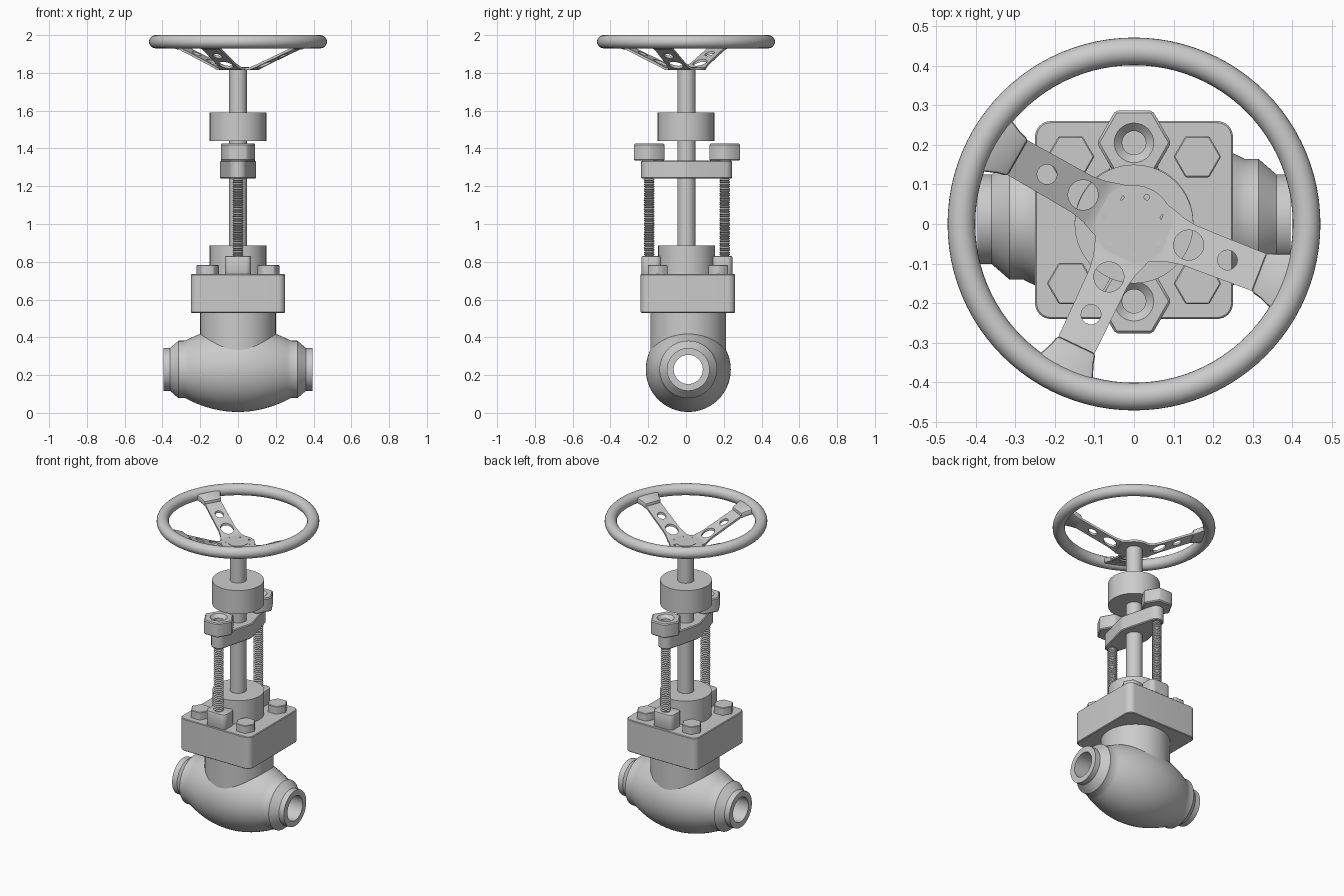
import bpy, bmesh, math
from mathutils import Matrix, Vector

if "Cube" in bpy.data.objects:
    bpy.data.objects.remove(bpy.data.objects["Cube"], do_unlink=True)

GREY = (0.6, 0.6, 0.6, 1)
steel = bpy.data.materials.new("plain_grey_steel")
steel.use_nodes = True
steel.diffuse_color = GREY
steel.node_tree.nodes["Principled BSDF"].inputs["Base Color"].default_value = GREY
parts = []


def finish(name, bm):
    bmesh.ops.recalc_face_normals(bm, faces=bm.faces)
    mesh = bpy.data.meshes.new(name)
    bm.to_mesh(mesh)
    bm.free()
    mesh.materials.append(steel)
    obj = bpy.data.objects.new(name, mesh)
    bpy.context.collection.objects.link(obj)
    parts.append(obj)
    return obj


def lathe(name, profile, x=0, y=0, z=0, seg=64, along_x=False, closed=False):
    """Spin (radius, height) points about the vertical, or about x."""
    bm = bmesh.new()
    rings = []
    for r, h in profile:
        ring = []
        for i in range(seg):
            a = math.tau * i / seg
            ring.append(bm.verts.new((r * math.cos(a), r * math.sin(a), h)))
        rings.append(ring)
    pairs = list(zip(rings, rings[1:]))
    if closed:
        pairs.append((rings[-1], rings[0]))
    else:
        bm.faces.new(rings[0])
        bm.faces.new(rings[-1])
    for a, b in pairs:
        for i in range(seg):
            j = (i + 1) % seg
            bm.faces.new((a[i], a[j], b[j], b[i]))
    if along_x:
        bm.transform(Matrix.Rotation(math.pi / 2, 4, "Y"))
    bm.transform(Matrix.Translation((x, y, z)))
    return finish(name, bm)


def rod(name, r, z0, z1, x=0, y=0, seg=64):
    return lathe(name, [(r, z0), (r, z1)], x, y, seg=seg)


def hull_prism(name, circles, z0, z1):
    """Upright plate whose outline wraps around (x, y, radius) circles."""
    bm = bmesh.new()
    for cx, cy, r in circles:
        for i in range(32):
            a = math.tau * i / 32
            for z in (z0, z1):
                bm.verts.new((cx + r * math.cos(a), cy + r * math.sin(a), z))
    out = bmesh.ops.convex_hull(bm, input=bm.verts)
    spare = {v for v in out["geom_interior"] if isinstance(v, bmesh.types.BMVert)}
    bmesh.ops.delete(bm, geom=list(spare), context="VERTS")
    bmesh.ops.dissolve_limit(bm, angle_limit=0.01, verts=bm.verts, edges=bm.edges)
    return finish(name, bm)


def apply_modifier(obj, mod):
    with bpy.context.temp_override(object=obj, active_object=obj):
        bpy.ops.object.modifier_apply(modifier=mod.name)


def cut(obj, cutter):
    mod = obj.modifiers.new("cut", "BOOLEAN")
    mod.operation, mod.solver, mod.object = "DIFFERENCE", "EXACT", cutter
    cutter.hide_render = True
    bpy.context.view_layer.update()
    apply_modifier(obj, mod)
    parts.remove(cutter)
    bpy.data.objects.remove(cutter, do_unlink=True)


def bevel(obj, width, segments=1):
    mod = obj.modifiers.new("bevel", "BEVEL")
    mod.width, mod.segments, mod.limit_method = width, segments, "ANGLE"
    mod.angle_limit = math.radians(40)
    bpy.context.view_layer.update()
    apply_modifier(obj, mod)


BY = 0.012   # y of the cast body

# Valve body: bulging barrel, weld ends and through bore
half = [(0.225 - 0.93 * x * x, x) for x in [i * 0.02 for i in range(15)]]
half += [(0.152, 0.315), (0.113, 0.36), (0.113, 0.395)]
outer = [(r, -x) for r, x in reversed(half[1:])] + half
lathe("valve_body", outer + [(0.077, 0.395), (0.077, -0.395)],
      y=BY, z=0.23, seg=96, along_x=True, closed=True)
rod("body_neck", 0.2, 0.33, 0.54, y=BY, seg=96)

# Bonnet flange with corner bolts and stud bosses
FY = 0.01
flange = hull_prism("bonnet_flange", [(sx * 0.21, FY + sy * 0.21, 0.04)
                    for sx in (-1, 1) for sy in (-1, 1)], 0.53, 0.735)
bevel(flange, 0.004)
for sx, side in ((-1, "right"), (1, "left")):
    for sy, end in ((-1, "front"), (1, "back")):
        bolt = rod(f"flange_bolt_{end}_{side}", 0.06, 0.73, 0.783,
                   sx * 0.16, FY + sy * 0.16, seg=6)
        bevel(bolt, 0.003)
rod("bonnet_collar", 0.15, 0.73, 0.885, y=0.003)

# Stem and travel collar
rod("stem", 0.048, 0.88, 1.82, y=0.002)
rod("stem_collar", 0.15, 1.44, 1.59, y=0.0)

# Gland plate: wide at the stem, narrow at the studs
gland = hull_prism("gland_plate", [(0, 0.003, 0.095), (0, -0.192, 0.045),
                   (0, 0.198, 0.045)], 1.24, 1.335)
bevel(gland, 0.005)

# Threaded studs, bosses and gland nuts
for end, y, boss_y in (("front", -0.195, -0.183), ("back", 0.205, 0.193)):
    boss = hull_prism(f"stud_boss_{end}", [(sx * 0.04, boss_y + sy * 0.022, 0.03)
                      for sx in (-1, 1) for sy in (-1, 1)], 0.73, 0.83)
    bevel(boss, 0.006, 2)
    thread = []
    for i in range(36):
        z = 0.82 + i * 0.012
        thread += [(0.023, z), (0.029, z + 0.006)]
    lathe(f"threaded_stud_{end}", thread, y=y, seg=24)
    nut = rod(f"gland_nut_{end}", 0.094, 1.335, 1.425, y=y, seg=6)
    bevel(nut, 0.006)
    cut(nut, lathe("nut_bore", [(0.03, 1.375), (0.03, 1.405), (0.052, 1.427),
                                (0.052, 1.45)], y=y, seg=32))

# Handwheel rim
rim = []
for i in range(24):
    a = math.tau * i / 24
    rim.append((0.436 + 0.035 * math.cos(a), 1.965 + 0.035 * math.sin(a)))
lathe("handwheel_rim", rim, seg=96, closed=True)

# Handwheel hub with a ring of seven small screw holes
hub = rod("handwheel_hub", 0.098, 1.815, 1.829)
for i in range(7):
    a = math.tau * i / 7 - math.pi / 2
    cut(hub, rod("screw_hole", 0.007, 1.82, 1.85,
                 0.075 * math.cos(a), 0.075 * math.sin(a), seg=12))
rod("hub_cap", 0.058, 1.825, 1.831)


def spoke_height(r):
    return 1.815 + max(0, r - 0.09) * 0.45


def strip(name, stations, thick):
    """Plate along +x from (distance, half width, z) stations."""
    bm = bmesh.new()
    rows = []
    for r, w, z in stations:
        rows.append([bm.verts.new((r, t, z + dz)) for t, dz in
                     ((-w, 0), (w, 0), (w, thick), (-w, thick))])
    for a, b in zip(rows, rows[1:]):
        for i in range(4):
            j = (i + 1) % 4
            bm.faces.new((a[i], a[j], b[j], b[i]))
    bm.faces.new(rows[0])
    bm.faces.new(rows[-1])
    return finish(name, bm)


# Three spokes, each with two lightening holes and a pad on the rim
for n, turn in enumerate((-94.3, 0, 94.3), 1):
    spin = Matrix.Rotation(math.radians(244.6 + turn), 4, "Z")
    outline = ((0.06, 0.077), (0.09, 0.068), (0.115, 0.059), (0.15, 0.053), (0.37, 0.05))
    spoke = strip(f"handwheel_spoke_{n}",
                  [(r, w, spoke_height(r)) for r, w in outline], 0.0135)
    for r, size in ((0.148, 0.038), (0.253, 0.025)):
        cut(spoke, rod("spoke_hole", size, 1.7, 2.0, x=r, seg=32))
    pad = strip(f"spoke_pad_{n}", [(0.338, 0.053, 1.922), (0.365, 0.06, 1.932),
                (0.4, 0.075, 1.943), (0.43, 0.078, 1.945)], 0.035)
    bevel(pad, 0.008, 2)
    for obj in (spoke, pad):
        obj.data.transform(spin)

# Smooth round surfaces, keep machined edges crisp
bpy.ops.object.select_all(action="DESELECT")
for obj in parts:
    obj.select_set(True)
bpy.context.view_layer.objects.active = parts[0]
bpy.ops.object.shade_smooth_by_angle(angle=math.radians(32))
